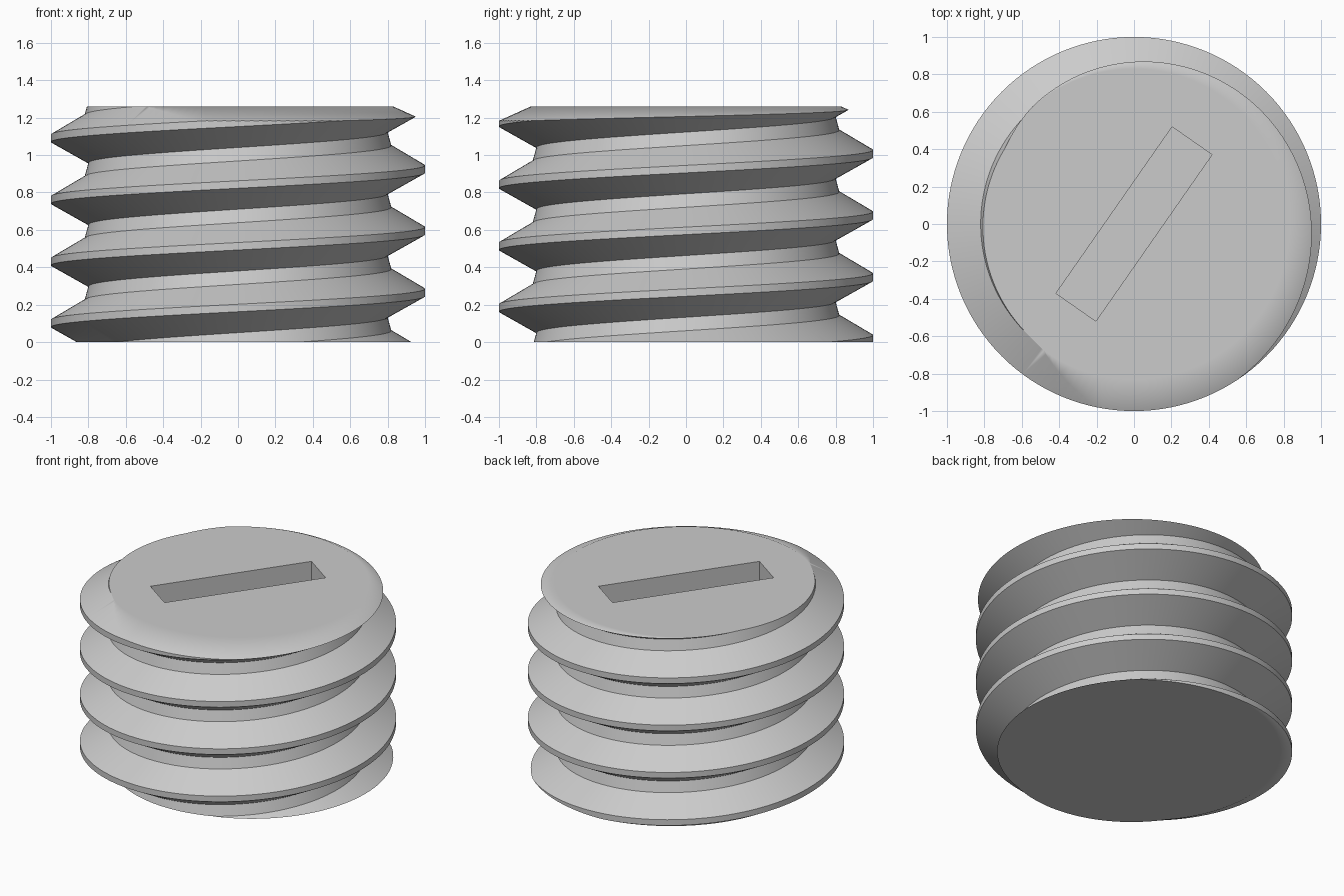
import bpy, bmesh, math

if "Cube" in bpy.data.objects:
    bpy.data.objects.remove(bpy.data.objects["Cube"])

PITCH, HEIGHT, SEG = 0.33, 1.26, 128
# one turn of thread: (radius, height above crest bottom)
THREAD = [(1.0, 0.0), (1.0, 0.04), (0.82, 0.146), (0.80, 0.218)]
CREST_Z = 0.245 - 3 * PITCH      # lowest crest bottom at +x
TURNS = 7

steel = bpy.data.materials.new("plain grey")
steel.diffuse_color = (0.6, 0.6, 0.6, 1)
steel.use_nodes = True
steel.node_tree.nodes["Principled BSDF"].inputs["Base Color"].default_value = steel.diffuse_color


def make(name, bm):
    bmesh.ops.recalc_face_normals(bm, faces=bm.faces[:])
    mesh = bpy.data.meshes.new(name)
    bm.to_mesh(mesh)
    bm.free()
    mesh.materials.append(steel)
    ob = bpy.data.objects.new(name, mesh)
    bpy.context.collection.objects.link(ob)
    return ob


def threaded_rod():
    """Closed helical rod; the last column meets the first one turn higher."""
    bm = bmesh.new()
    n = len(THREAD)
    cols = []
    for i in range(SEG):
        a = 2 * math.pi * i / SEG
        extra = n if i == 0 else 0
        col = []
        for k in range(TURNS * n + 1 + extra):
            r, dz = THREAD[k % n]
            z = CREST_Z + PITCH * (k // n + i / SEG) + dz
            col.append(bm.verts.new((r * math.cos(a), r * math.sin(a), z)))
        cols.append(col)
    cols.append(cols[0][n:])
    count = TURNS * n + 1
    for c0, c1 in zip(cols, cols[1:]):
        for k in range(count - 1):
            bm.faces.new((c0[k], c1[k], c1[k + 1], c0[k + 1]))
    # end caps, both trimmed away later
    bottom = [c[0] for c in cols] + cols[0][1:n][::-1]
    top = [c[count - 1] for c in cols] + cols[0][count:count + n - 1][::-1]
    for ring, z in ((bottom, CREST_Z - 0.3), (top, CREST_Z + PITCH * TURNS + 0.7)):
        hub = bm.verts.new((0, 0, z))
        for a, b in zip(ring, ring[1:] + ring[:1]):
            bm.faces.new((a, b, hub))
    return make("threaded_screw", bm)


def trim_body():
    """Cylinder with a chamfered top that trims the rod."""
    bm = bmesh.new()
    profile = [(1.2, 0.0), (1.2, HEIGHT - 0.45 * 0.37), (0.83, HEIGHT)]
    rings = [[bm.verts.new((r * math.cos(2 * math.pi * (i + .5) / SEG),
                            r * math.sin(2 * math.pi * (i + .5) / SEG), z))
              for i in range(SEG)] for r, z in profile]
    for lo, hi in zip(rings, rings[1:]):
        for i in range(SEG):
            j = (i + 1) % SEG
            bm.faces.new((lo[i], lo[j], hi[j], hi[i]))
    bm.faces.new(rings[0])
    bm.faces.new(rings[-1])
    return make("trim_cutter", bm)


def slot_cutter():
    bm = bmesh.new()
    bmesh.ops.create_cube(bm, size=1)
    ob = make("slot_cutter", bm)
    ob.scale = (1.085, 0.26, 0.6)
    ob.rotation_euler.z = math.radians(55.1)
    ob.location.z = HEIGHT
    return ob


screw = threaded_rod()
cutters = [(trim_body(), 'INTERSECT'), (slot_cutter(), 'DIFFERENCE')]
for cutter, op in cutters:
    mod = screw.modifiers.new(op.lower(), 'BOOLEAN')
    mod.operation, mod.object, mod.solver = op, cutter, 'EXACT'

# bake the cuts, then drop the cutters
bpy.context.view_layer.update()
graph = bpy.context.evaluated_depsgraph_get()
screw.data = bpy.data.meshes.new_from_object(screw.evaluated_get(graph))
screw.modifiers.clear()
for cutter, _ in cutters:
    bpy.data.objects.remove(cutter)

# smooth flanks with crisp thread edges and a flat top
bpy.ops.object.select_all(action='DESELECT')
screw.select_set(True)
bpy.context.view_layer.objects.active = screw
bpy.ops.object.shade_smooth_by_angle(angle=math.radians(30))
flat = screw.modifiers.new("flat_top", 'WEIGHTED_NORMAL')
flat.keep_sharp = True
